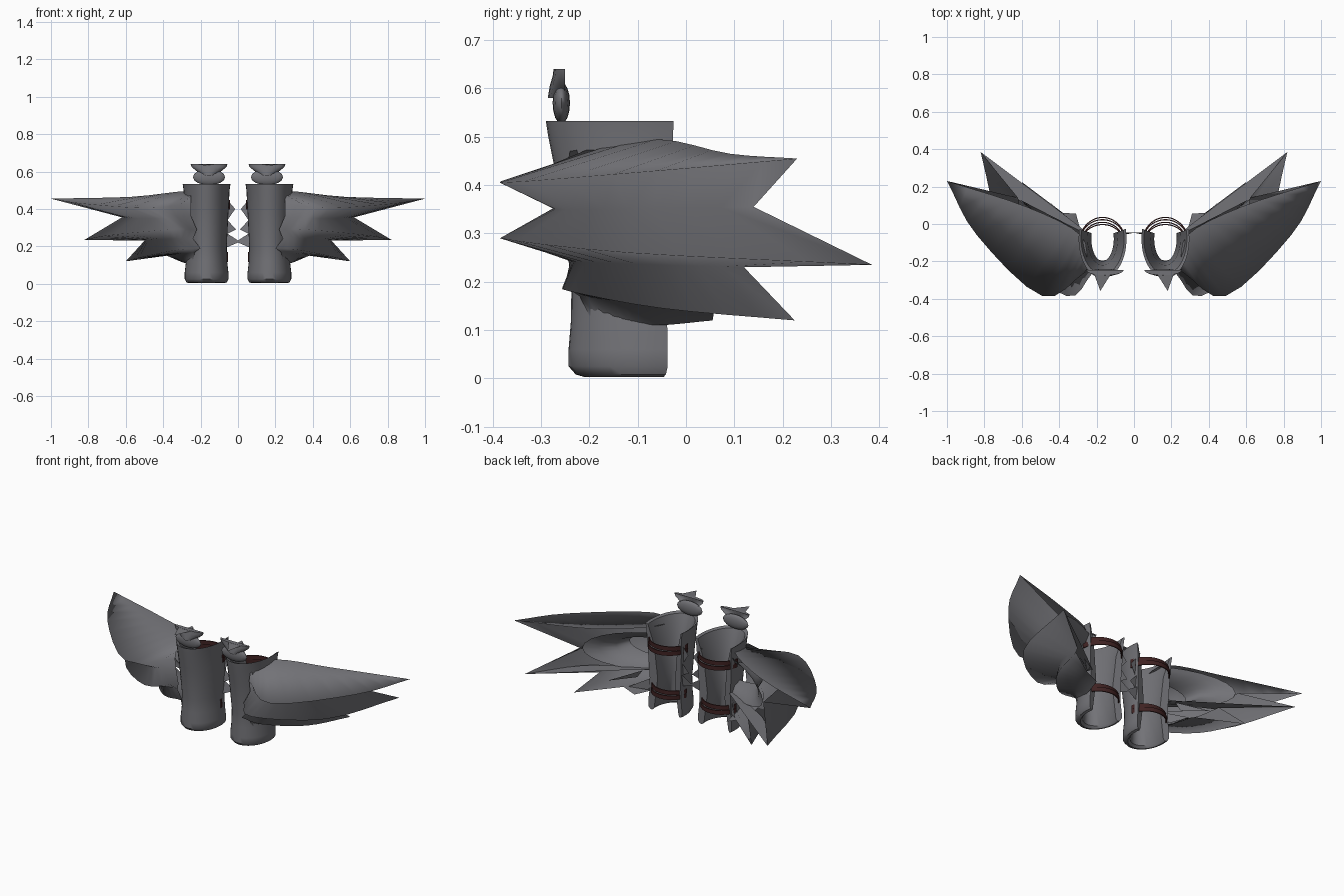
import bpy, bmesh, math
from mathutils import Vector

cube = bpy.data.objects.get("Cube")
if cube:
    bpy.data.objects.remove(cube, do_unlink=True)


def material(name, colour):
    mat = bpy.data.materials.new(name)
    mat.use_nodes = True
    mat.diffuse_color = colour
    bsdf = next(n for n in mat.node_tree.nodes if n.type == 'BSDF_PRINCIPLED')
    bsdf.inputs["Base Color"].default_value = colour
    bsdf.inputs["Roughness"].default_value = 0.7
    return mat


GREY = material("dark grey metal", (0.17, 0.17, 0.185, 1))
LEATHER = material("dark red leather", (0.05, 0.016, 0.016, 1))


def skin(name, rows, side, mat, closed=False, caps=False, angle=40):
    """Joins rows of points into a surface; side -1 mirrors it across x."""
    bm = bmesh.new()
    grid = [[bm.verts.new((side * x, y, z)) for x, y, z in row] for row in rows]
    pairs = list(zip(grid, grid[1:]))
    if closed:
        pairs.append((grid[-1], grid[0]))
    for a, b in pairs:
        for i in range(len(a) - 1):
            quad = [a[i], b[i], b[i + 1], a[i + 1]]
            bm.faces.new(quad if side > 0 else quad[::-1])
    if caps:
        for end in (0, -1):
            bm.faces.new([row[end] for row in grid])
    bmesh.ops.remove_doubles(bm, verts=bm.verts, dist=0.0005)
    if caps:
        bmesh.ops.recalc_face_normals(bm, faces=bm.faces)
    mesh = bpy.data.meshes.new(name)
    bm.to_mesh(mesh)
    bm.free()
    mesh.materials.append(mat)
    obj = bpy.data.objects.new(name, mesh)
    bpy.context.collection.objects.link(obj)
    bpy.ops.object.select_all(action='DESELECT')
    obj.select_set(True)
    bpy.context.view_layer.objects.active = obj
    bpy.ops.object.shade_smooth_by_angle(angle=math.radians(angle))


def smooth_path(points, steps=4):
    """Curve passing through all the given points."""
    p = [Vector(q) for q in points]
    p = [2 * p[0] - p[1]] + p + [2 * p[-1] - p[-2]]
    out = []
    for a, b, c, d in zip(p, p[1:], p[2:], p[3:]):
        for k in range(steps):
            t = k / steps
            out.append(b + (c - a) * t / 2 + (2 * a - 5 * b + 4 * c - d) * t * t / 2
                       + (3 * b - a - 3 * c + d) * t ** 3 / 2)
    return out + [p[-2]]


def arc(cx, cy, rx, ry, z, start, end, count):
    angles = [math.radians(start + (end - start) * i / count) for i in range(count + 1)]
    return [(cx + rx * math.cos(a), cy + ry * math.sin(a), z) for a in angles]


def horseshoe(reach_x, reach_y, root_y, half_height):
    """Sideways U opening towards the leg, drawn from top to bottom."""
    angles = [math.radians(90 - 180 * i / 12) for i in range(13)]
    return [(.28 + reach_x * math.cos(a), root_y + reach_y * math.cos(a),
             .355 + half_height * math.sin(a)) for a in angles]


def fin(name, a, b, tip, side):
    """Thin pointed flap."""
    skin(name, [[a, tip], [b, tip]], side, GREY)


# Wing creases from top to bottom: ridges reach far out, valleys stay close
WING = [
    [(.25, -.24, .47), (.285, -.06, .495), (.57, .09, .465), (1, .23, .455)],
    [(.25, -.25, .43), (.49, -.385, .405), (.84, -.06, .43), (1, .23, .455)],
    [(.25, -.24, .36), (.4, -.27, .35), (.56, -.12, .35), (.62, .14, .355)],
    [(.22, -.26, .29), (.36, -.385, .29), (.68, -.12, .26), (.82, .385, .235)],
    [(.24, -.24, .24), (.36, -.21, .24), (.47, -.06, .235), (.5, .12, .23)],
    [(.2, -.25, .19), (.33, -.24, .18), (.5, -.05, .145), (.6, .225, .12)],
    [(.23, -.22, .17), (.29, -.15, .16), (.35, -.05, .155), (.38, .06, .15)],
    [(.24, -.2, .13), (.27, -.13, .12), (.28, -.06, .11), (.31, .055, .12)],
]
# Greave section: height, half width, depth; outside going down, inside going up
GREAVE = [
    (.533, .128, .21), (.5, .123, .205), (.4, .118, .185), (.2, .108, .157),
    (.12, .11, .158), (.06, .117, .163), (.025, .117, .163), (.008, .108, .148),
    (.003, .095, .13), (.015, .085, .115), (.2, .06, .118), (.4, .08, .14),
    (.525, .115, .188),
]
LEG_X, LEG_Y = .168, -.08

for side, label in ((1, "left"), (-1, "right")):
    # Curved shin shell, open at the back
    rings = [arc(LEG_X, LEG_Y, rx, ry, z, 165, 375, 24) for z, rx, ry in GREAVE]
    skin(label + "_greave", rings, side, GREY, closed=True, caps=True)

    # Swept wing, the shelf behind its second point and its hollow rounded lining
    skin(label + "_wing", [smooth_path(row) for row in WING], side, GREY, angle=180)
    back_edge = [(.27, -.03, .25), (.4, .07, .25), (.6, .22, .242), (.82, .385, .235)]
    shelf_front = [(.28, -.1, .25), (.45, .03, .25), (.63, .14, .242), (.82, .385, .235)]
    skin(label + "_wing_shelf", [smooth_path(back_edge), smooth_path(shelf_front)], side, GREY)
    lining = [horseshoe(.33, .17, -.04, .115), horseshoe(.26, .12, -.05, .1),
              horseshoe(.2, .06, -.07, .07), horseshoe(.17, .02, -.12, .055)]
    skin(label + "_wing_lining", lining, side, GREY, angle=180)

    # Paired leather straps wrapped over the back edges of the shell
    for part, z, rx, ry in (("upper", .41, .126, .138), ("lower", .13, .115, .112)):
        for n in range(2):
            grow = n * .012
            band = []
            for dr, dz in ((0, .0125), (0, -.0125), (-.006, -.0125), (-.006, .0125)):
                band.append(arc(LEG_X, -.1, rx + dr, ry + dr - grow,
                                z + dz + n * .026, 8, 172, 24))
            skin(f"{label}_{part}_strap_{n + 1}", band, side, LEATHER, closed=True, caps=True)

    # Knee ornament: lower petal, flared cup and forward point
    petal = []
    for i in range(9):
        a = math.pi * i / 8
        r = max(math.sin(a), .01)
        petal.append(arc(.155, -.258, .086 * r, .018 * r, .57 + .043 * math.cos(a), 0, 360, 16))
    skin(label + "_knee_petal", petal, side, GREY, angle=60)
    cup = [arc(.155, -.25, w, d, z, 180, 360, 10) for z, w, d in
           ((.64, .098, .024), (.625, .094, .026), (.605, .07, .032), (.58, .03, .036))]
    skin(label + "_knee_cup", cup, side, GREY, angle=60)
    lid = [(x, -.247, .64) for x, y, z in cup[0]]
    skin(label + "_knee_lid", [lid, cup[0]], side, GREY)
    fin(label + "_knee_point", (.12, -.262, .64), (.215, -.262, .64), (.18, -.358, .632), side)

    # Ragged flaps on the inner and outer back edges
    for n, (top, low, x, z) in enumerate(((.47, .32, .015, .4), (.36, .26, .01, .29),
                                          (.28, .19, -.01, .225))):
        fin(f"{label}_inner_flap_{n + 1}", (.075, -.045, top), (.07, -.06, low),
            (x, -.045, z), side)
    fin(label + "_outer_flap", (.3, -.01, .245), (.33, 0, .2), (.45, .115, .19), side)
    fin(label + "_low_flap", (.27, -.06, .19), (.28, -.04, .12), (.36, .04, .15), side)
